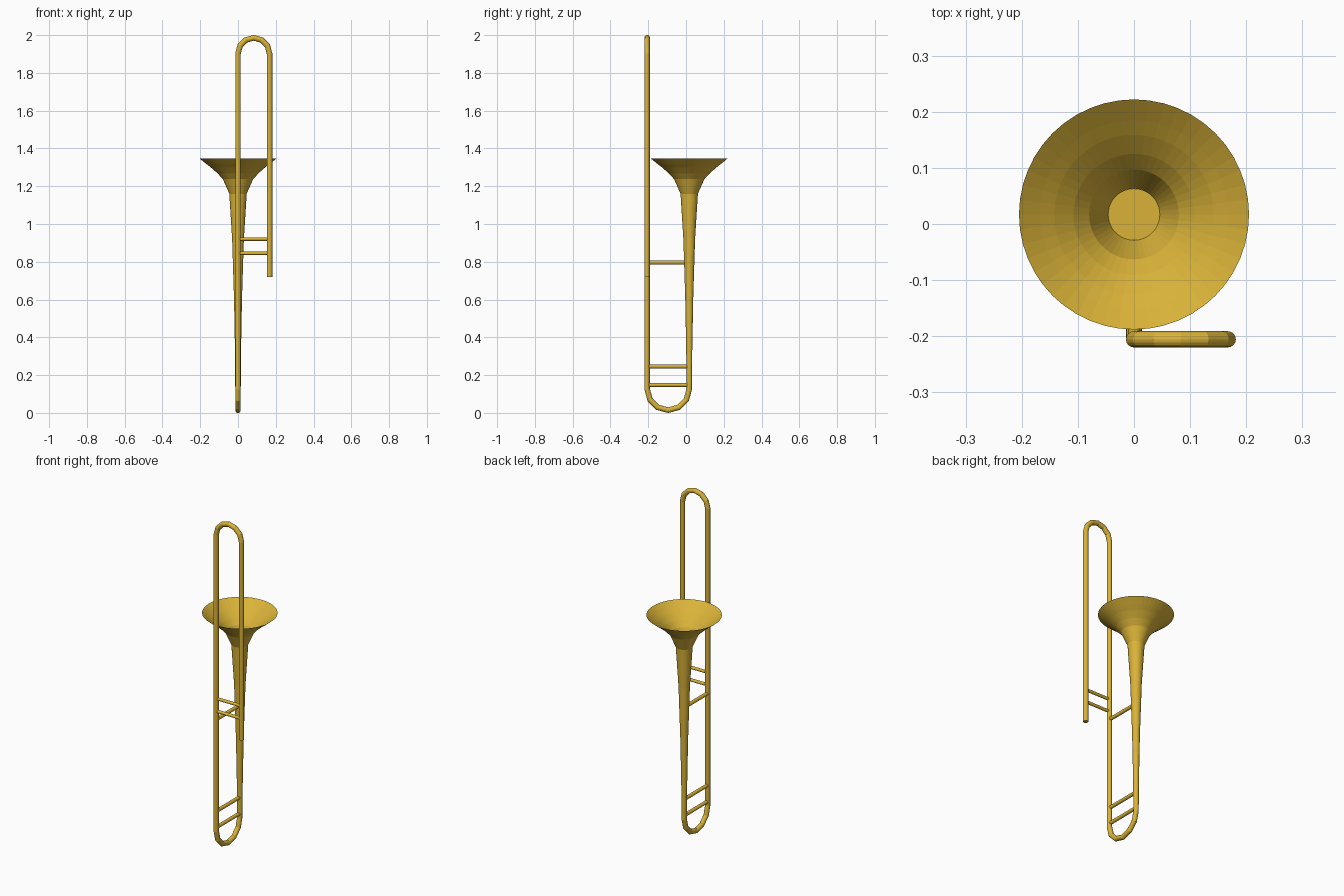
import bpy, bmesh
from math import sin, cos, pi, tau
from mathutils import Vector

if "Cube" in bpy.data.objects:
    bpy.data.objects.remove(bpy.data.objects["Cube"])

brass = bpy.data.materials.new("brass")
brass.diffuse_color = (0.70, 0.45, 0.04, 1)
brass.use_nodes = True
brass.node_tree.nodes["Principled BSDF"].inputs["Base Color"].default_value = brass.diffuse_color

R = 0.0145                 # main tube radius
BELL_Y, SLIDE_Y = 0.017, -0.2055
SLIDE_X = 0.167


def finish(name, bm, recalc=True):
    if recalc:
        bmesh.ops.recalc_face_normals(bm, faces=bm.faces)
    me = bpy.data.meshes.new(name)
    bm.to_mesh(me)
    bm.free()
    me.materials.append(brass)
    ob = bpy.data.objects.new(name, me)
    bpy.context.collection.objects.link(ob)
    return ob


def bridge(bm, rings):
    for a, b in zip(rings, rings[1:]):
        n = len(a)
        for i in range(n):
            j = (i + 1) % n
            bm.faces.new((a[i], a[j], b[j], b[i]))


def tube(name, path, normal, radius=R, sides=16):
    """Sweep a circle along a flat path with mitred corners."""
    bm = bmesh.new()
    pts = [Vector(p) for p in path]
    normal = Vector(normal)
    rings = []
    for k, p in enumerate(pts):
        d_in = (p - pts[k - 1]).normalized() if k else (pts[1] - p).normalized()
        d_out = (pts[k + 1] - p).normalized() if k < len(pts) - 1 else d_in
        t = (d_in + d_out).normalized()
        side = t.cross(normal) / t.dot(d_in)
        rings.append([bm.verts.new(p + radius * (cos(tau * i / sides) * side
                                                 + sin(tau * i / sides) * normal))
                      for i in range(sides)])
    bridge(bm, rings)
    bm.faces.new(rings[0])
    bm.faces.new(rings[-1])
    return finish(name, bm)


def lathe(name, profile, sides=48, cap=False):
    bm = bmesh.new()
    rings = [[bm.verts.new((r * cos(tau * i / sides), BELL_Y + r * sin(tau * i / sides), z))
              for i in range(sides)] for r, z in profile]
    bridge(bm, rings)
    if cap:
        bm.faces.new(rings[0])
        bm.faces.new(rings[-1])
    return finish(name, bm, cap)


# Long tube: bottom bow, straight leg, top bow and the free slide leg
bow_r = (BELL_Y - SLIDE_Y) / 2
bow_y = (BELL_Y + SLIDE_Y) / 2
bow_z = R + bow_r
top_r = SLIDE_X / 2
top_z = 2 - R - top_r
angles = [pi * i / 6 for i in range(7)]

tube("bottom_bow",
     [(0, BELL_Y, 0.24)]
     + [(0, bow_y + bow_r * cos(a), bow_z - bow_r * sin(a)) for a in angles]
     + [(0, SLIDE_Y, 0.72)], (1, 0, 0))
tube("slide",
     [(0, SLIDE_Y, 0.72)]
     + [(top_r - top_r * cos(a), SLIDE_Y, top_z + top_r * sin(a)) for a in angles]
     + [(SLIDE_X, SLIDE_Y, 0.72)], (0, 1, 0))

# Tapered bell stem, closed at the throat, and the open flare
lathe("bell_stem", [(R, 0.13), (0.0155, 0.3), (0.021, 0.6), (0.031, 0.92), (0.046, 1.16)],
      32, cap=True)
lathe("bell_flare", [(0.046, 1.16), (0.08, 1.237), (0.108, 1.268), (0.142, 1.298),
                     (0.168, 1.318), (0.205, 1.348)])

# Cross braces
for i, z in enumerate((0.148, 0.245, 0.795)):
    tube(f"bell_brace_{i + 1}", [(0, SLIDE_Y, z), (0, BELL_Y, z)], (1, 0, 0), 0.0105, 12)
for i, z in enumerate((0.845, 0.92)):
    tube(f"slide_brace_{i + 1}", [(0, SLIDE_Y, z), (SLIDE_X, SLIDE_Y, z)], (0, 1, 0), 0.009, 12)
